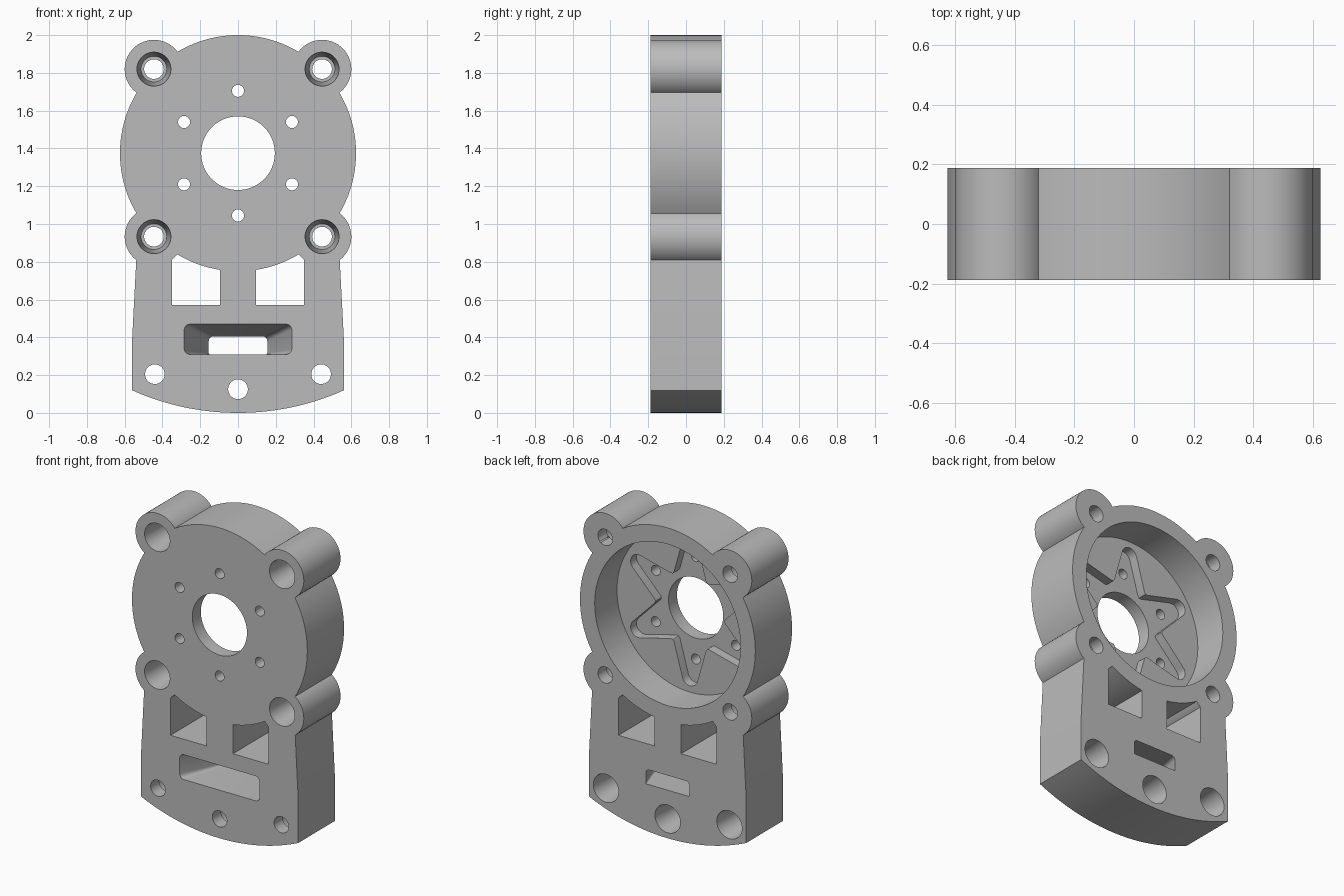
import bpy, bmesh
from math import sin, cos, pi, sqrt, radians

if "Cube" in bpy.data.objects:
    bpy.data.objects.remove(bpy.data.objects["Cube"])

H = 0.187            # half thickness
CZ, R = 1.375, 0.625  # ring centre height and radius

metal = bpy.data.materials.new("plain_grey")
metal.use_nodes = True
grey = (0.5, 0.5, 0.5, 1)
metal.diffuse_color = grey
metal.node_tree.nodes["Principled BSDF"].inputs["Base Color"].default_value = grey


def loft(name, sections):
    """Solid through matching (x, z) loops, each placed at a depth y."""
    bm = bmesh.new()
    rings = [[bm.verts.new((x, y, z)) for x, z in loop] for y, loop in sections]
    n = len(rings[0])
    for a, b in zip(rings, rings[1:]):
        for i in range(n):
            j = (i + 1) % n
            bm.faces.new((a[i], a[j], b[j], b[i]))
    bm.faces.new(rings[0])
    bm.faces.new(rings[-1])
    bmesh.ops.recalc_face_normals(bm, faces=bm.faces)
    mesh = bpy.data.meshes.new(name)
    bm.to_mesh(mesh)
    bm.free()
    mesh.materials.append(metal)
    ob = bpy.data.objects.new(name, mesh)
    bpy.context.collection.objects.link(ob)
    return ob


def circle(x, z, r, n=48):
    return [(x + r * cos(2 * pi * i / n), z + r * sin(2 * pi * i / n)) for i in range(n)]


def rounded(w, z0, z1, r0, r1, n=6):
    """Rectangle of half width w with bottom radius r0 and top radius r1."""
    pts = []
    for sx, z, r, start in ((1, z0 + r0, r0, -90), (1, z1 - r1, r1, 0),
                            (-1, z1 - r1, r1, 90), (-1, z0 + r0, r0, 180)):
        for i in range(n + 1):
            a = radians(start + 90 * i / n)
            pts.append((sx * (w - r) + r * cos(a), z + r * sin(a)))
    return pts


def prism(name, loop, y0=-H, y1=H):
    return loft(name, [(y0, loop), (y1, loop)])


def combine(target, other, op):
    mod = target.modifiers.new("shape", 'BOOLEAN')
    mod.operation, mod.object, mod.solver = op, other, 'EXACT'
    bpy.context.view_layer.objects.active = target
    bpy.ops.object.modifier_apply(modifier=mod.name)
    bpy.data.objects.remove(other)


def cut(target, other):
    combine(target, other, 'DIFFERENCE')


# Lower mounting foot with a bottom arc concentric with the ring
arc_r, half = 1.375, 0.56
arc = []
for i in range(33):
    x = -half + 2 * half * i / 32
    arc.append((x, CZ - sqrt(arc_r ** 2 - x * x)))
plate = prism("motor_mount_plate",
              arc + [(half, 0.4), (0.538, 0.82), (0.53, 0.95), (-0.53, 0.95), (-0.538, 0.82), (-half, 0.4)])

# Windows either side of the centre rib
for s in (-1, 1):
    cut(plate, prism("window_cutter", [(s * 0.095, 0.57), (s * 0.35, 0.57), (s * 0.35, 1.1), (s * 0.095, 1.1)],
                     -0.3, 0.3))

# Round housing and four corner bosses
combine(plate, prism("housing", circle(0, CZ, R, 128)), 'UNION')
bosses = [(sx * 0.445, z) for sx in (-1, 1) for z in (0.933, 1.82)]
for x, z in bosses:
    combine(plate, prism("boss", circle(x, z, 0.155, 64)), 'UNION')

# Rear pocket
cut(plate, prism("pocket_cutter", circle(0, CZ, 0.52, 96), -0.04, 0.3))

# Six-armed recess in the pocket floor
star = []
for k in range(6):
    a = radians(90 + 60 * k)
    for t in range(-75, 76, 15):
        u, v = 0.425 + 0.055 * cos(radians(t)), 0.055 * sin(radians(t))
        star.append((u * cos(a) - v * sin(a), CZ + u * sin(a) + v * cos(a)))
    for d in (27, 30, 33):
        b, r = a + radians(d), 0.245 + 0.006 * abs(d - 30) / 3
        star.append((r * cos(b), CZ + r * sin(b)))
cut(plate, prism("star_cutter", star, -0.1, 0.1))

# Shaft hole and ring of screw holes
cut(plate, prism("shaft_cutter", circle(0, CZ, 0.195, 64), -0.3, 0.3))
for k in range(6):
    a = radians(30 + 60 * k)
    cut(plate, prism("screw_cutter", circle(0.33 * cos(a), CZ + 0.33 * sin(a), 0.032, 24), -0.3, 0.3))


# Stepped bolt holes: wide end at the front (side -1) or the back (side 1)
def bolt_hole(x, z, side):
    steps = [(0.2, 0.09), (H, 0.09), (-0.1, 0.068), (-0.1, 0.052), (-0.3, 0.052)]
    cut(plate, loft("bolt_cutter", [(side * y, circle(x, z, r)) for y, r in steps]))


for x, z in bosses:
    bolt_hole(x, z, -1)
for x, z in ((-0.44, 0.205), (0, 0.125), (0.44, 0.205)):
    bolt_hole(x, z, 1)

# Funnel slot narrowing toward the back
wide = rounded(0.285, 0.31, 0.47, 0.03, 0.03)
narrow = rounded(0.155, 0.31, 0.405, 0.005, 0.025)
cut(plate, loft("slot_cutter", [(-0.25, wide), (-H, wide), (H, narrow), (0.25, narrow)]))

# Smooth curved walls, keep crisp edges
bpy.ops.object.select_all(action='DESELECT')
plate.select_set(True)
bpy.context.view_layer.objects.active = plate
bpy.ops.object.shade_smooth_by_angle(angle=radians(25))
